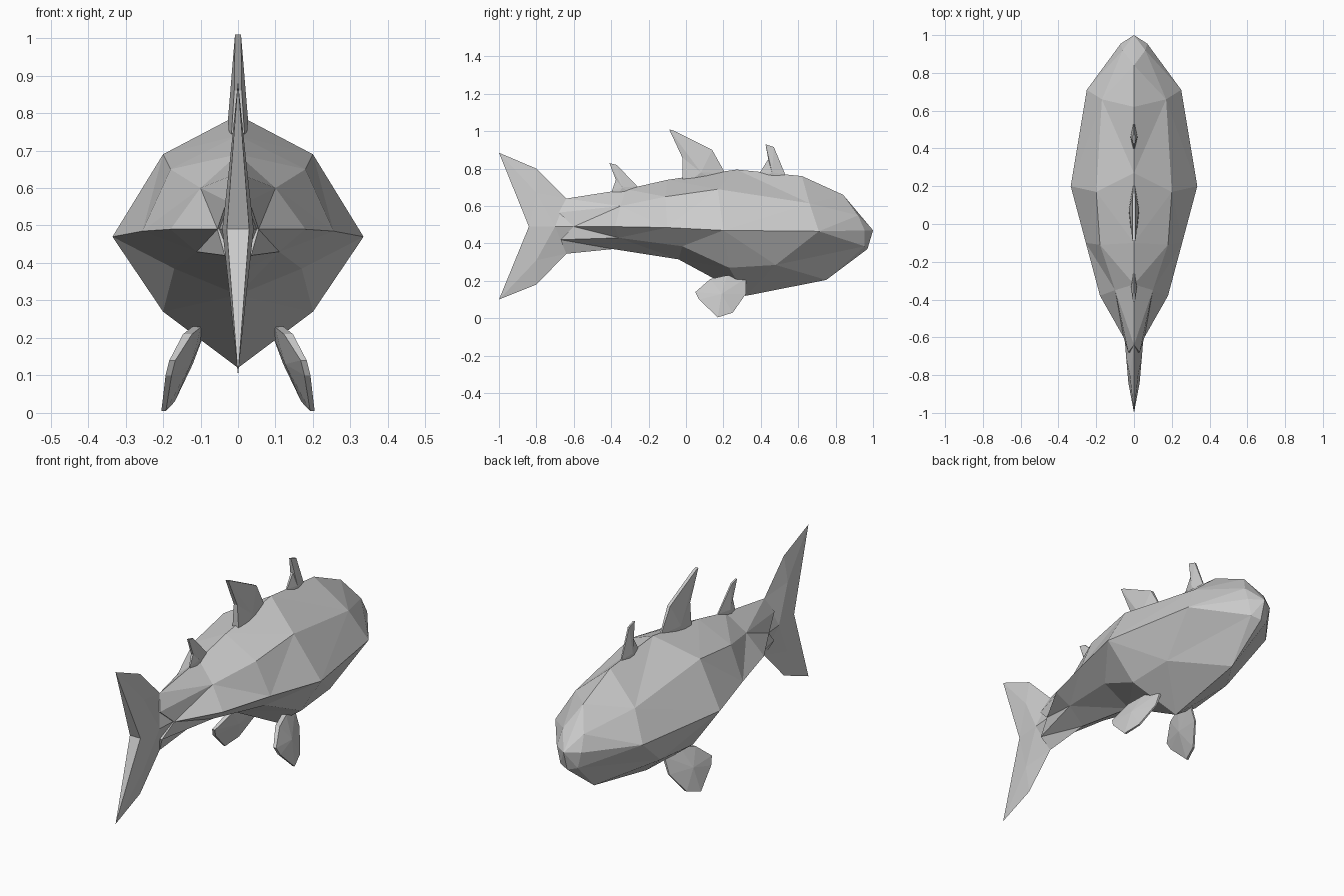
import bpy, bmesh

if "Cube" in bpy.data.objects:
    bpy.data.objects.remove(bpy.data.objects["Cube"])

grey = bpy.data.materials.new("plain grey")
grey.diffuse_color = (0.6, 0.6, 0.6, 1)
grey.use_nodes = True
grey.node_tree.nodes["Principled BSDF"].inputs["Base Color"].default_value = grey.diffuse_color


def make(name, verts, faces):
    """Flat-shaded mesh object with welded seams and outward normals."""
    mesh = bpy.data.meshes.new(name)
    mesh.from_pydata(verts, [], faces)
    bm = bmesh.new()
    bm.from_mesh(mesh)
    bmesh.ops.remove_doubles(bm, verts=bm.verts, dist=0.0005)
    bmesh.ops.triangulate(bm, faces=bm.faces)
    bmesh.ops.recalc_face_normals(bm, faces=bm.faces)
    bm.to_mesh(mesh)
    bm.free()
    mesh.materials.append(grey)
    obj = bpy.data.objects.new(name, mesh)
    bpy.context.collection.objects.link(obj)
    return obj


def fin(name, outline, offset=lambda y, z: 0, bulge=None):
    """Thin blade: outline points are (y, z, half thickness); bulge is a raised middle point."""
    n = len(outline)
    verts, faces = [], []
    for s in (1, -1):
        verts += [(offset(y, z) + s * t, y, z) for y, z, t in outline]
    for i in range(n):
        j = (i + 1) % n
        faces.append((i, j, n + j, n + i))
    for k, s in enumerate((1, -1)):
        if bulge:
            y, z, t = bulge
            verts.append((offset(y, z) + s * t, y, z))
            faces += [(k * n + i, k * n + (i + 1) % n, 2 * n + k) for i in range(n)]
        else:
            faces.append(tuple(range(k * n, k * n + n)))
    return make(name, verts, faces)


# Body: half rings of top, shoulder, side, lower side, keel as (x, y, z), tail to snout
rings = [
    [(0, -.64, .64), (.03, -.68, .565), (.055, -.60, .49), (.035, -.67, .42), (0, -.64, .345)],
    [(0, -.32, .69), (.10, -.35, .60), (.18, -.38, .49), (.11, -.36, .43), (0, -.39, .37)],
    [(0, -.10, .74), (.18, -.11, .65), (.255, -.10, .485), (.17, -.02, .385), (0, -.04, .315)],
    [(0, .27, .795), (.20, .17, .69), (.335, .20, .47), (.20, .23, .27), (0, .32, .12)],
    [(0, .62, .76), (.17, .66, .615), (.25, .71, .465), (.19, .48, .285), (0, .75, .205)],
    [(0, .84, .66), (.06, .92, .55), (.07, .955, .47), (.05, .955, .385), (0, .97, .37)],
]
verts, faces = [], []
for ring in rings:
    verts += ring + [(-x, y, z) for x, y, z in reversed(ring[1:-1])]
for r in range(len(rings) - 1):
    for i in range(8):
        j = (i + 1) % 8
        faces.append((r * 8 + i, r * 8 + j, r * 8 + 8 + j, r * 8 + 8 + i))
faces.append(tuple(range(8)))
verts.append((0, 1.0, .47))
last = (len(rings) - 1) * 8
faces += [(last + i, last + (i + 1) % 8, last + 8) for i in range(8)]
make("body", verts, faces)

# Tail fin: two lobes, each raised along a ridge from the root
ridge = [(.05, -.60, .49), (.042, -.70, .49), (.03, -.84, .49)]
verts, faces = [], []
for sx in (1, -1):
    for up in (1, -1):
        b = len(verts)
        edge = ([(0, -.64, .64), (0, -.80, .80), (0, -1, .885)] if up > 0 else
                [(0, -.64, .345), (0, -.80, .18), (0, -1, .10)])
        verts += [(sx * x, y, z) for x, y, z in ridge + edge]
        verts.append((sx * .022, -.80, .49 + up * .18))
        faces += [(b, b + 1, b + 3), (b + 1, b + 6, b + 3), (b + 3, b + 6, b + 4),
                  (b + 4, b + 6, b + 5), (b + 1, b + 2, b + 6), (b + 2, b + 5, b + 6)]
verts += [(s * .03, -.84, .49) for s in (1, -1)] + [(0, -1, .885), (0, -1, .10)]
n = len(verts)
faces += [(n - 4, n - 3, n - 2), (n - 4, n - 1, n - 3)]
make("tail_fin", verts, faces)

# Fins along the back
fin("main_back_fin", [(-.02, .70, .02), (-.02, .86, .01), (-.09, 1.01, .008), (-.07, 1.005, .008),
                      (.14, .90, .008), (.21, .775, .003), (.20, .70, .003)], bulge=(.08, .78, .027))
fin("front_back_fin", [(.39, .72, .003), (.395, .78, .003), (.44, .85, .006), (.425, .93, .005),
                       (.47, .915, .004), (.53, .77, .003), (.53, .70, .003)], bulge=(.46, .78, .018))
fin("rear_back_fin", [(-.39, .62, .003), (-.395, .685, .003), (-.375, .74, .006), (-.41, .83, .005),
                      (-.37, .82, .004), (-.26, .705, .003), (-.26, .64, .003)], bulge=(-.34, .70, .016))

# Side fins under the belly, splayed outward and back
for side, label in ((1, "right"), (-1, "left")):
    fin(label + "_side_fin",
        [(.05, .14, .008), (.13, .21, .012), (.22, .23, .012), (.32, .215, .006), (.32, .13, .004),
         (.25, .03, .005), (.17, .005, .006), (.07, .10, .008)],
        offset=lambda y, z: side * (.095 + .2 * (.32 - y) + .35 * (.215 - z)),
        bulge=(.19, .13, .025))
